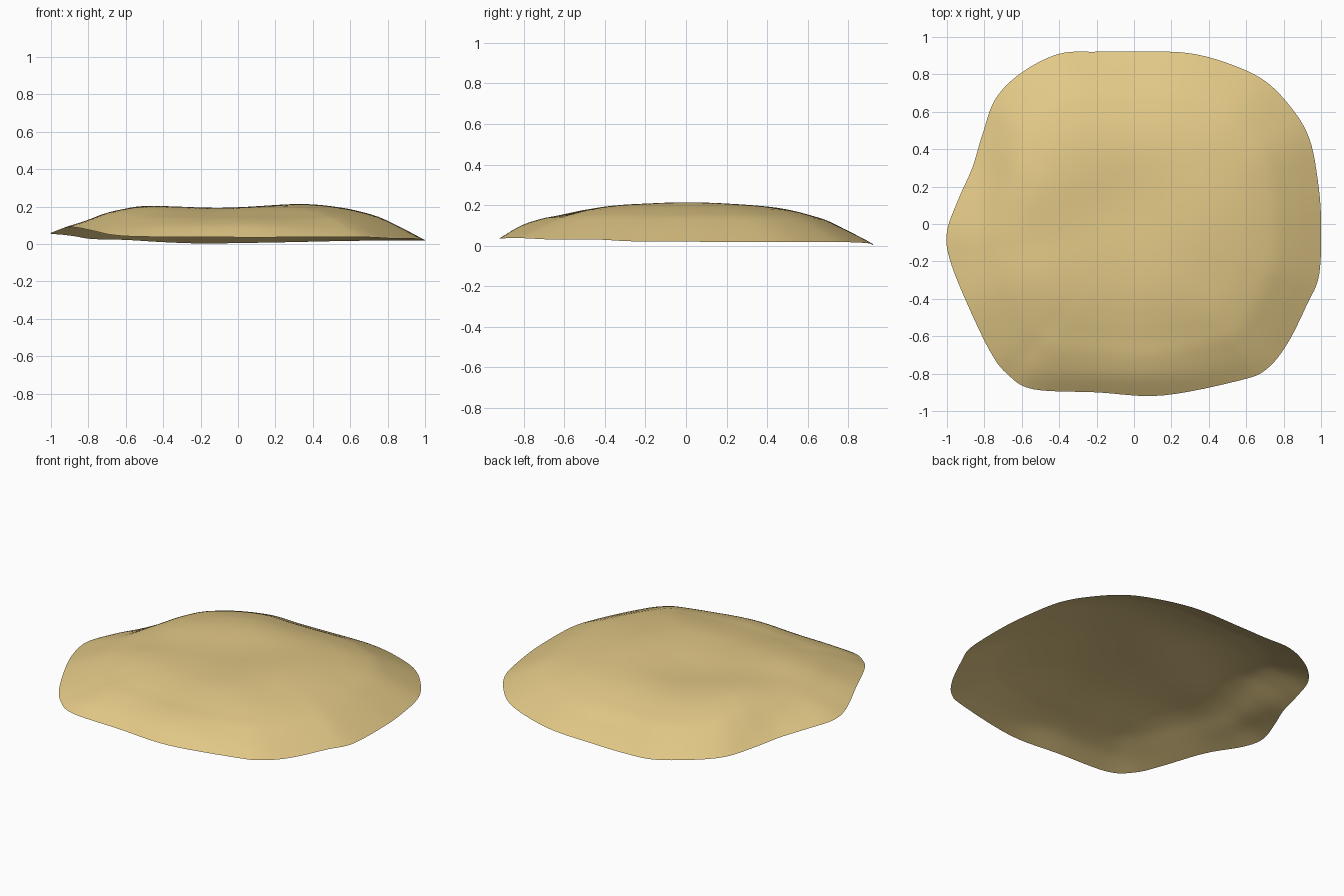
import bpy, bmesh, math

if "Cube" in bpy.data.objects:
    bpy.data.objects.remove(bpy.data.objects["Cube"])

# Rim outline (x, y, z), counter-clockwise from the right
RIM = [(1, .02, .02), (.983, .23, .018), (.94, .45, .018), (.85, .61, .018), (.7, .765, .018),
       (.5, .86, .015), (.28, .915, .01), (0, .922, .005), (-.2, .921, .003), (-.4, .91, .01),
       (-.6, .81, .022), (-.74, .67, .025), (-.81, .48, .03), (-.865, .3, .04), (-.94, .13, .05),
       (-1, -.04, .055), (-.985, -.19, .065), (-.89, -.43, .09), (-.77, -.68, .07),
       (-.68, -.8, .05), (-.54, -.883, .04), (-.2, -.9, .037), (.15, -.917, .036),
       (.57, -.835, .038), (.71, -.775, .036), (.82, -.64, .03), (.925, -.43, .03),
       (.99, -.27, .022)]
# Dome profile: (distance from centre to rim, share of full height)
PROFILE = [(0, 1), (.2, .99), (.4, .955), (.6, .85), (.75, .66), (.88, .34), (1, 0)]
# Soft swells and dips on top: x, y, x radius, y radius, height
BUMPS = [(-.1, .08, .28, .28, -.02), (-.1, -.36, .2, .2, -.008), (.38, .02, .28, .28, .014),
         (-.52, .2, .2, .2, .02), (-.5, -.3, .18, .18, .01),
         (-.64, .38, .13, .2, .014), (-.82, .05, .1, .3, -.018),
         (0, -.6, .6, .16, -.018), (0, .64, .6, .15, -.015), (0, .8, .5, .1, -.012),
         (-.1, -.84, .6, .1, .016)]
TOP = .207
SUB, RINGS = 6, 32


def spline(a, b, c, d, t):
    return .5 * (2 * b + (c - a) * t + (2 * a - 5 * b + 4 * c - d) * t * t
                 + (3 * b - a - 3 * c + d) * t ** 3)


def profile(t):
    for i in range(len(PROFILE) - 1):
        (t0, h0), (t1, h1) = PROFILE[i], PROFILE[i + 1]
        if t <= t1:
            before = PROFILE[i - 1][1] if i else h1
            after = PROFILE[i + 2][1] if i + 2 < len(PROFILE) else 2 * h1 - h0
            return spline(before, h0, h1, after, (t - t0) / (t1 - t0))
    return 0


def point(rim, t):
    x, y = rim[0] * t, rim[1] * t
    z = rim[2] + (TOP - rim[2]) * profile(t)
    fade = 1 - t ** 8
    for bx, by, rx, ry, h in BUMPS:
        z += fade * h * math.exp(-((x - bx) / rx) ** 2 - ((y - by) / ry) ** 2)
    return x, y, z


# Smooth closed rim curve
n = len(RIM)
rim = [tuple(spline(*(RIM[(i + k) % n][c] for k in (-1, 0, 1, 2)), s / SUB) for c in range(3))
       for i in range(n) for s in range(SUB)]

# Thin open shell made of rings from the centre to the rim
bm = bmesh.new()
centre = bm.verts.new(point((0, 0, 0), 0))
rings = [[bm.verts.new(point(p, k / RINGS)) for p in rim] for k in range(1, RINGS + 1)]
m = len(rim)
for i in range(m):
    j = (i + 1) % m
    bm.faces.new((centre, rings[0][i], rings[0][j]))
    for a, b in zip(rings, rings[1:]):
        bm.faces.new((a[i], b[i], b[j], a[j]))
for f in bm.faces:
    f.smooth = True
mesh = bpy.data.meshes.new("domed_shell")
bm.to_mesh(mesh)
bm.free()
shell = bpy.data.objects.new("domed_shell", mesh)
bpy.context.collection.objects.link(shell)

# Sandy tan colour
mat = bpy.data.materials.new("sand")
mat.diffuse_color = (.76, .58, .24, 1)
mat.use_nodes = True
mat.node_tree.nodes["Principled BSDF"].inputs["Base Color"].default_value = mat.diffuse_color
mesh.materials.append(mat)
